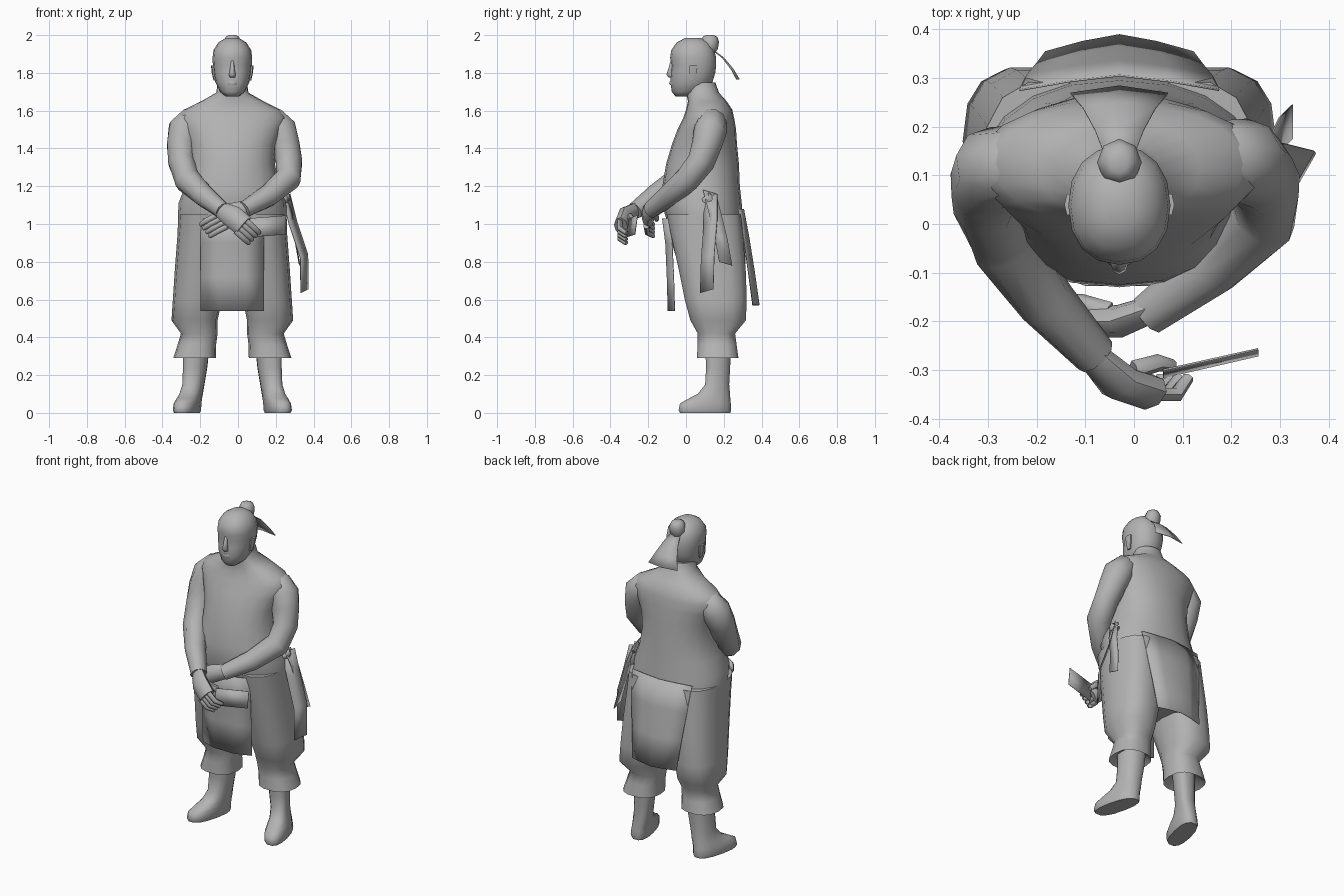
import bpy, bmesh, math
from mathutils import Vector

CX = -0.03  # the body's own centre line
grey = bpy.data.materials.new("plain grey")
grey.diffuse_color = (0.45, 0.45, 0.45, 1)


def finish(name, bm, angle=50):
    bmesh.ops.recalc_face_normals(bm, faces=bm.faces[:])
    me = bpy.data.meshes.new(name)
    bm.to_mesh(me)
    bm.free()
    ob = bpy.data.objects.new(name, me)
    bpy.context.collection.objects.link(ob)
    me.materials.append(grey)
    bpy.ops.object.select_all(action='DESELECT')
    ob.select_set(True)
    bpy.context.view_layer.objects.active = ob
    bpy.ops.object.shade_smooth_by_angle(angle=math.radians(angle))
    return ob


def skin(name, loops, angle=50):
    """Bridge successive loops of points and cap both ends."""
    bm = bmesh.new()
    rings = [[bm.verts.new(p) for p in loop] for loop in loops]
    n = len(rings[0])
    for a, b in zip(rings, rings[1:]):
        for i in range(n):
            j = (i + 1) % n
            bm.faces.new((a[i], a[j], b[j], b[i]))
    bm.faces.new(rings[0])
    bm.faces.new(rings[-1])
    return finish(name, bm, angle)


def loft(name, rings, n=16, power=2.0, shear=0.0, angle=50):
    """Stacked rounded sections: (z, centre x, half width, front y, back y)."""
    loops = []
    for z, cx, rx, y0, y1 in rings:
        loop = []
        for i in range(n):
            a = math.tau * i / n
            c, s = math.cos(a), math.sin(a)
            x = math.copysign(abs(c) ** (2 / power), c) * rx
            y = (y0 + y1) / 2 + math.copysign(abs(s) ** (2 / power), s) * (y1 - y0) / 2
            loop.append((cx + x + shear * (0.17 - y), y, z))
        loops.append(loop)
    return skin(name, loops, angle)


def tube(name, path, n=8, flat=1.0, ref=(0, 1, 0)):
    """Limb along points (x, y, z, radius), flattened along ref."""
    pts = [Vector(p[:3]) for p in path]
    loops = []
    for i, p in enumerate(pts):
        t = (pts[min(i + 1, len(pts) - 1)] - pts[max(i - 1, 0)]).normalized()
        u = Vector(ref)
        u = (u - t * u.dot(t)).normalized()
        v = t.cross(u)
        r = path[i][3]
        loops.append([p + u * (math.cos(k * math.tau / n) * r * flat)
                      + v * (math.sin(k * math.tau / n) * r) for k in range(n)])
    return skin(name, loops, 60)


def sheet(name, rows, thick=0.004):
    """Thin cloth through rows of points."""
    bm = bmesh.new()
    vs = [[bm.verts.new(p) for p in row] for row in rows]
    for a, b in zip(vs, vs[1:]):
        for i in range(len(a) - 1):
            bm.faces.new((a[i], a[i + 1], b[i + 1], b[i]))
    ob = finish(name, bm, 40)
    mod = ob.modifiers.new("cloth", 'SOLIDIFY')
    mod.thickness = thick
    mod.offset = 0
    return ob


# torso running from the skirt up to sloping shoulders and neck
loft("torso", [
    (0.66, CX, 0.26, -0.015, 0.30), (0.80, CX, 0.285, -0.045, 0.315),
    (0.93, CX, 0.290, -0.085, 0.310), (1.03, CX, 0.288, -0.105, 0.30),
    (1.11, CX, 0.285, -0.130, 0.295), (1.20, CX, 0.250, -0.125, 0.285),
    (1.32, CX, 0.225, -0.105, 0.28), (1.42, CX, 0.235, -0.075, 0.27),
    (1.50, CX, 0.265, -0.045, 0.265), (1.56, CX, 0.290, -0.015, 0.255),
    (1.605, CX, 0.255, 0.0, 0.245), (1.65, CX, 0.165, 0.01, 0.215),
    (1.695, CX, 0.085, 0.0, 0.175), (1.75, CX, 0.078, 0.0, 0.155)],
    n=20, power=2.2, angle=70)

# head, nose, mouth, ears, topknot
loft("head", [
    (1.675, CX, 0.035, -0.055, 0.02), (1.70, CX, 0.065, -0.075, 0.09),
    (1.75, CX, 0.090, -0.083, 0.14), (1.80, CX, 0.099, -0.08, 0.155),
    (1.84, CX, 0.103, -0.076, 0.16), (1.88, CX, 0.105, -0.084, 0.16),
    (1.92, CX, 0.10, -0.078, 0.15), (1.96, CX, 0.075, -0.05, 0.125),
    (1.985, CX, 0.035, -0.005, 0.08)], n=16, power=2.2, angle=70)
loft("nose", [(1.775, CX, 0.014, -0.090, -0.06), (1.79, CX, 0.018, -0.104, -0.06),
              (1.82, CX, 0.012, -0.094, -0.06), (1.87, CX, 0.008, -0.08, -0.06)], n=8, angle=80)
loft("mouth", [(1.735, CX, 0.025, -0.085, -0.05), (1.745, CX, 0.03, -0.089, -0.05),
               (1.757, CX, 0.025, -0.085, -0.05)], n=8)
for s, side in ((-1, "right"), (1, "left")):
    loft("ear_" + side, [(1.76, CX + s * 0.093, 0.007, 0.02, 0.045),
                         (1.80, CX + s * 0.100, 0.009, 0.015, 0.06),
                         (1.84, CX + s * 0.103, 0.010, 0.015, 0.065)], n=6)
loft("topknot", [(1.90, CX, 0.03, 0.09, 0.15), (1.925, CX, 0.045, 0.08, 0.168),
                 (1.965, CX, 0.046, 0.078, 0.175), (1.992, CX, 0.034, 0.09, 0.165),
                 (2.00, CX, 0.018, 0.105, 0.145)], n=8)

# hair tail fanning out behind the neck
sheet("hair_tail", [[(CX - w, y - 0.15 * w, z), (CX, y, z), (CX + w, y - 0.15 * w, z)]
                    for w, y, z in ((0.03, 0.145, 1.92), (0.05, 0.20, 1.88),
                                    (0.075, 0.25, 1.82), (0.10, 0.283, 1.765))])

# arms folded forward, right arm reaching further out
tube("right_arm", [(-0.20, 0.13, 1.56, 0.05), (-0.245, 0.125, 1.545, 0.078),
                   (-0.285, 0.115, 1.50, 0.088), (-0.30, 0.08, 1.42, 0.080),
                   (-0.30, 0.04, 1.33, 0.073), (-0.265, -0.04, 1.23, 0.072),
                   (-0.18, -0.16, 1.15, 0.06), (-0.08, -0.27, 1.07, 0.045)], n=10)
tube("left_arm", [(0.14, 0.13, 1.56, 0.05), (0.185, 0.135, 1.545, 0.078),
                  (0.225, 0.13, 1.50, 0.088), (0.25, 0.11, 1.42, 0.080),
                  (0.27, 0.08, 1.33, 0.073), (0.265, 0.01, 1.24, 0.07),
                  (0.16, -0.09, 1.15, 0.06), (0.03, -0.185, 1.075, 0.045)], n=10)

# hands with curled fingers and thumbs
tube("right_palm", [(-0.10, -0.255, 1.08, 0.042), (-0.03, -0.325, 1.04, 0.06),
                    (0.03, -0.345, 0.99, 0.058)], flat=0.65)
tube("left_palm", [(0.05, -0.17, 1.085, 0.042), (-0.03, -0.20, 1.06, 0.052),
                   (-0.09, -0.20, 1.025, 0.05)], flat=0.65)
for k in range(4):
    d = (k - 1.5) * 0.026
    tube("right_finger_%d" % k, [(0.015 + d * 0.7, -0.35, 0.99 + d * 0.7, 0.016),
                                 (0.06 + d * 0.7, -0.35, 0.95 + d * 0.7, 0.016),
                                 (0.085 + d * 0.7, -0.315, 0.925 + d * 0.7, 0.012)], n=6, ref=(1, 0, 1))
    tube("left_finger_%d" % k, [(-0.08 - d * 0.6, -0.21, 1.02 + d * 0.8, 0.016),
                                (-0.145 - d * 0.6, -0.205, 0.985 + d * 0.8, 0.015),
                                (-0.175 - d * 0.6, -0.17, 0.965 + d * 0.8, 0.011)], n=6, ref=(1, 0, -1))
tube("right_thumb", [(0.0, -0.30, 1.04, 0.02), (0.05, -0.285, 1.02, 0.018),
                     (0.08, -0.29, 0.99, 0.012)], n=6)
tube("left_thumb", [(-0.05, -0.18, 1.06, 0.02), (-0.11, -0.16, 1.04, 0.017),
                    (-0.14, -0.155, 1.02, 0.011)], n=6)

# flat plate held in the right hand
sheet("held_plate", [[(0.06, -0.30, 1.03), (0.255, -0.257, 1.045)],
                     [(0.06, -0.315, 0.93), (0.255, -0.27, 0.945)]])

# baggy trousers gathered into flared cuffs, with boots below
for s, side in ((-1, "right"), (1, "left")):
    def legs(rings):
        return [(z, CX + s * c, rx, y0, y1) for z, c, rx, y0, y1 in rings]
    loft("trouser_" + side, legs([
        (0.33, 0.190, 0.06, 0.10, 0.24), (0.29, 0.200, 0.113, 0.055, 0.28),
        (0.36, 0.188, 0.102, 0.06, 0.27), (0.42, 0.175, 0.097, 0.06, 0.262),
        (0.49, 0.200, 0.122, 0.02, 0.32), (0.60, 0.185, 0.130, -0.01, 0.325),
        (0.75, 0.170, 0.135, -0.04, 0.32), (0.95, 0.150, 0.14, -0.085, 0.305),
        (1.05, 0.145, 0.139, -0.105, 0.295)]),
        n=14, power=2.5, angle=60)
    loft("boot_" + side, legs([
        (0.00, 0.225, 0.058, -0.035, 0.238), (0.015, 0.225, 0.064, -0.042, 0.242),
        (0.05, 0.222, 0.063, -0.035, 0.240), (0.075, 0.218, 0.060, 0.01, 0.237),
        (0.10, 0.213, 0.057, 0.06, 0.235), (0.15, 0.205, 0.056, 0.10, 0.23),
        (0.24, 0.197, 0.062, 0.105, 0.235), (0.36, 0.19, 0.068, 0.10, 0.24)]),
        n=14, power=2.5, shear=s * 0.22)

# front and back aprons
sheet("front_apron", [[(CX - 0.168, y + 0.035, z), (CX - 0.07, y, z),
                       (CX + 0.07, y, z), (CX + 0.168, y + 0.035, z)]
                      for y, z in ((-0.125, 1.03), (-0.108, 0.90), (-0.10, 0.72), (-0.095, 0.54))])
sheet("back_apron", [[(CX - w, y - d, z), (CX - w * 0.5, y - d * 0.4, z), (CX, y, z),
                      (CX + w * 0.5, y - d * 0.4, z), (CX + w, y - d, z)]
                     for w, y, d, z in ((0.205, 0.305, 0.03, 1.08), (0.19, 0.335, 0.03, 0.92),
                                        (0.17, 0.362, 0.033, 0.75), (0.152, 0.388, 0.035, 0.57))])

# sash tails hanging at the left hip
sheet("sash_tail_front", [[(x - 0.02, y - 0.035, z), (x + 0.02, y + 0.035, z + 0.02)]
                          for x, y, z in ((0.255, 0.13, 1.14), (0.29, 0.13, 1.00),
                                          (0.35, 0.115, 0.82), (0.352, 0.11, 0.635))])
sheet("sash_tail_back", [[(x, y - 0.035, z + 0.02), (x, y + 0.035, z)]
                         for x, y, z in ((0.25, 0.125, 1.16), (0.285, 0.155, 1.04),
                                         (0.30, 0.185, 0.92), (0.325, 0.21, 0.78))])
tube("sash_knot", [(0.24, 0.09, 1.12, 0.015), (0.26, 0.12, 1.14, 0.03),
                   (0.25, 0.16, 1.12, 0.015)], n=6, flat=0.6, ref=(1, 0, 0))
